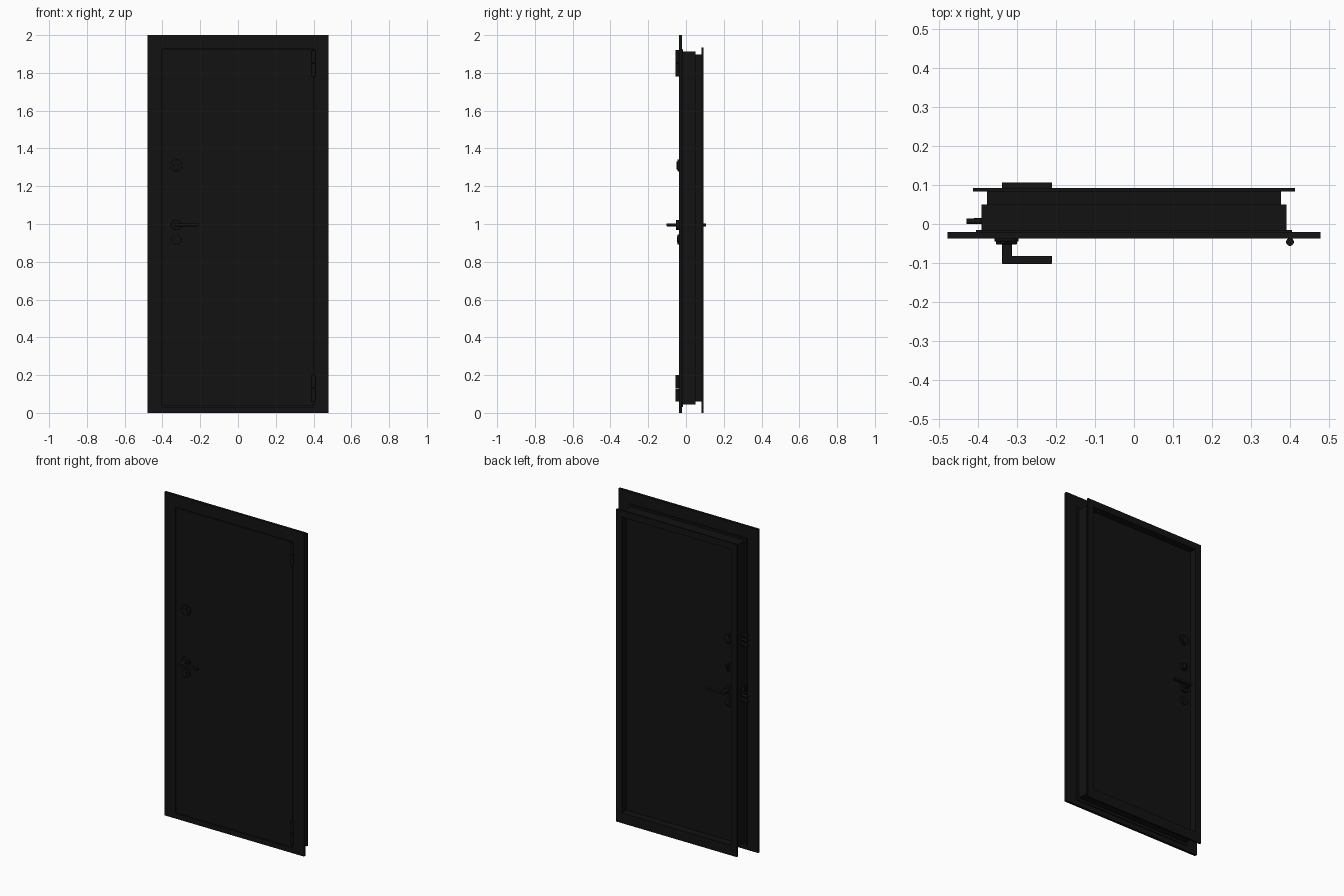
import bpy, bmesh, math
from mathutils import Matrix, Vector

if "Cube" in bpy.data.objects:
    bpy.data.objects.remove(bpy.data.objects["Cube"])

black = bpy.data.materials.new("black_paint")
black.diffuse_color = (0.006, 0.006, 0.006, 1)
black.use_nodes = True
black.node_tree.nodes["Principled BSDF"].inputs["Base Color"].default_value = black.diffuse_color

MID = 0.0025          # mid-plane of the leaf, used to mirror the hardware
LOCK_X = -0.327


def finish(bm, name, bevel=0.0, smooth=False):
    bmesh.ops.recalc_face_normals(bm, faces=bm.faces)
    me = bpy.data.meshes.new(name)
    bm.to_mesh(me)
    bm.free()
    ob = bpy.data.objects.new(name, me)
    bpy.context.collection.objects.link(ob)
    me.materials.append(black)
    if bevel:
        m = ob.modifiers.new("bevel", 'BEVEL')
        m.width, m.segments = bevel, 2
    if smooth:
        bpy.ops.object.select_all(action='DESELECT')
        ob.select_set(True)
        bpy.context.view_layer.objects.active = ob
        bpy.ops.object.shade_smooth_by_angle(angle=math.radians(35))
    return ob


def rect_loft(name, rings, closed):
    """Join upright rectangles given as (half width, bottom, top, y)."""
    bm = bmesh.new()
    loops = [[bm.verts.new(p) for p in ((-w, y, a), (w, y, a), (w, y, b), (-w, y, b))]
             for w, a, b, y in rings]
    pairs = list(zip(loops, loops[1:]))
    if closed:
        pairs.append((loops[-1], loops[0]))
    else:
        bm.faces.new(loops[0])
        bm.faces.new(loops[-1])
    for p, q in pairs:
        for i in range(4):
            j = (i + 1) % 4
            bm.faces.new((p[i], p[j], q[j], q[i]))
    return finish(bm, name)


def box(name, x0, x1, y0, y1, z0, z1, bevel=0.0):
    bm = bmesh.new()
    bmesh.ops.create_cube(bm, size=1)
    bm.transform(Matrix.Translation(((x0 + x1) / 2, (y0 + y1) / 2, (z0 + z1) / 2))
                 @ Matrix.Diagonal((x1 - x0, y1 - y0, z1 - z0, 1)))
    return finish(bm, name, bevel)


def rod(name, start, end, r, bevel=0.0, sides=32):
    bm = bmesh.new()
    a, b = Vector(start), Vector(end)
    bmesh.ops.create_cone(bm, cap_ends=True, segments=sides, radius1=r, radius2=r,
                          depth=(b - a).length)
    rot = Vector((0, 0, 1)).rotation_difference(b - a).to_matrix().to_4x4()
    bm.transform(Matrix.Translation((a + b) / 2) @ rot)
    return finish(bm, name, bevel, True)


# Bent steel frame: front casing, rebated jamb and rear casing
rect_loft("door_frame", [
    (.403, .032, 1.927, -.037), (.478, 0, 2, -.037), (.478, 0, 2, -.021),
    (.405, .030, 1.925, -.021), (.405, .030, 1.925, -.015),
    (.391, .045, 1.912, -.015), (.391, .045, 1.912, .050),
    (.377, .059, 1.897, .050), (.377, .059, 1.897, .083),
    (.413, 0, 1.934, .083), (.413, 0, 1.934, .092),
    (.373, .063, 1.893, .092), (.373, .063, 1.893, .047),
    (.388, .048, 1.909, .047), (.388, .048, 1.909, -.018),
    (.403, .032, 1.927, -.018)], True)

# Leaf with overlapping front skin
rect_loft("door_leaf", [
    (.399, .036, 1.923, -.037), (.399, .036, 1.923, -.020),
    (.384, .052, 1.905, -.020), (.384, .052, 1.905, .042)], False)

# Hinges, each with two barrels
for n, z in (("lower", .06), ("upper", 1.78)):
    rod(n + "_hinge_pin_barrel", (.40, -.046, z), (.40, -.046, z + .069), .010, .001)
    rod(n + "_hinge_sleeve_barrel", (.40, -.046, z + .071), (.40, -.046, z + .14), .010, .001)

# Locking bolts through the left jamb
for i, z in enumerate((1.28, 1.31, 1.34, .935, .965)):
    rod(f"lock_bolt_{i + 1}", (-.37, .007, z), (-.43, .007, z), .007)
box("latch", -.41, -.37, .0, .015, .99, 1.02)

# Hardware on both faces, mirrored about the leaf
for side, flip in (("outer", False), ("inner", True)):
    def Y(y):
        return 2 * MID - y if flip else y

    def disc(name, z, r, y0, y1, bevel=.002):
        rod(f"{side}_{name}", (LOCK_X, Y(y0), z), (LOCK_X, Y(y1), z), r, bevel)

    def block(name, x0, x1, ya, yb, z0, z1, bevel=.0015):
        y0, y1 = sorted((Y(ya), Y(yb)))
        box(f"{side}_{name}", x0, x1, y0, y1, z0, z1, bevel)

    # Lever handle
    disc("handle_rosette", .995, .027, -.036, -.052)
    block("handle_neck", -.338, -.313, -.05, -.102, .988, 1.003)
    block("handle_lever", -.336, -.21, -.082, -.102, .988, 1.003)
    # Lower cylinder lock
    disc("cylinder_rosette", .918, .027, -.036, -.044)
    disc("cylinder_core", .924, .0085, -.04, -.047, .0005)
    block("cylinder_tail", -.3315, -.3225, -.04, -.047, .902, .922, .0005)
    # Upper lock with swinging keyhole cover
    disc("upper_lock_rosette", 1.31, .031, -.036, -.045)
    disc("keyhole_cover", 1.305, .016, -.044, -.050, .001)
    block("keyhole_cover_tab", -.333, -.321, -.044, -.049, 1.305, 1.332, .001)

# Inside thumb-turn for the night latch
rod("thumb_turn_rosette", (LOCK_X, .041, 1.135), (LOCK_X, .049, 1.135), .024, .002)
box("thumb_turn_knob", LOCK_X - .004, LOCK_X + .004, .048, .066, 1.118, 1.152, .0015)
